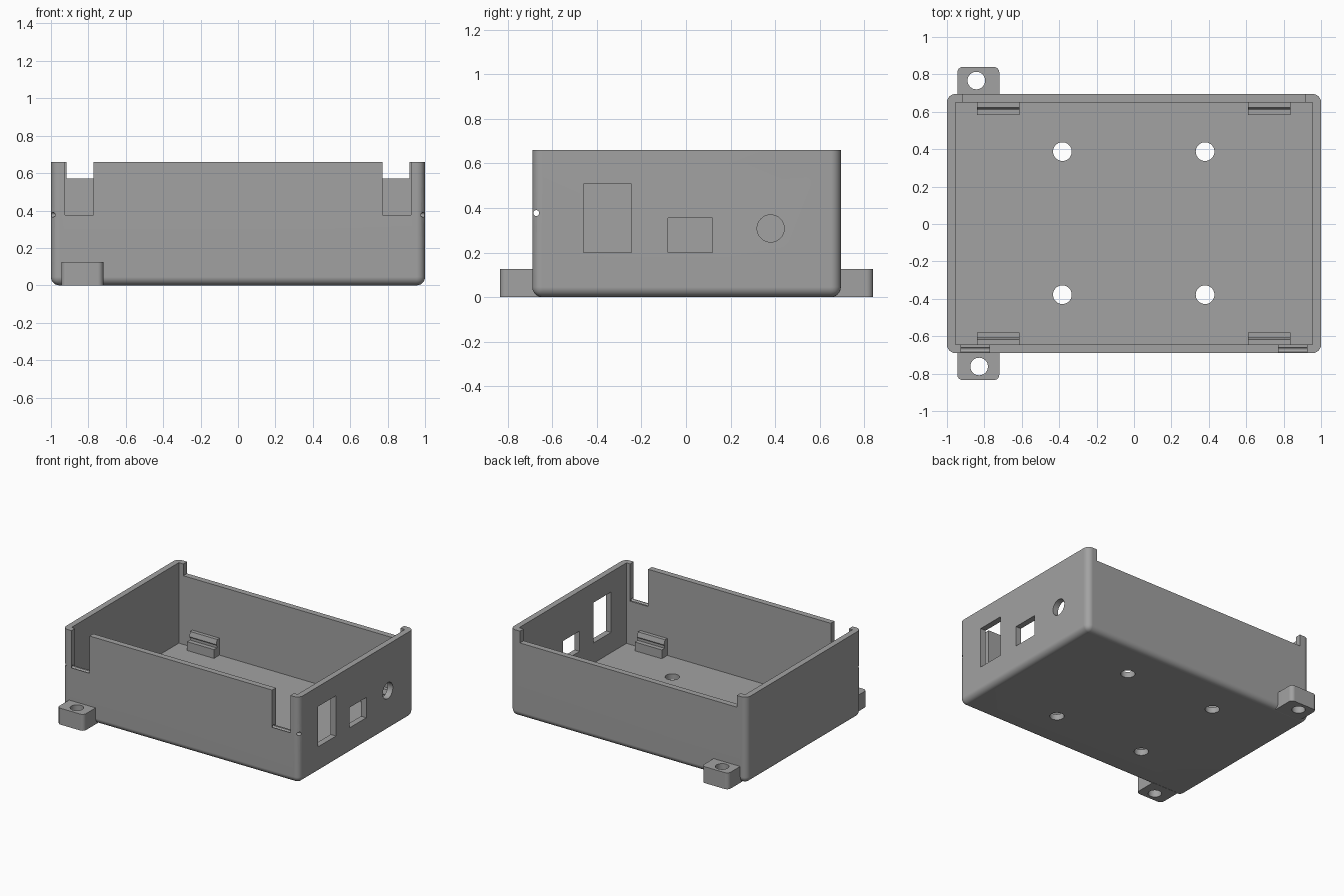
import bpy, bmesh, math
from mathutils import Matrix, Vector

if "Cube" in bpy.data.objects:
    bpy.data.objects.remove(bpy.data.objects["Cube"])

grey = bpy.data.materials.new("mid grey plastic")
grey.diffuse_color = (0.36, 0.36, 0.36, 1)
grey.use_nodes = True
grey.node_tree.nodes["Principled BSDF"].inputs["Base Color"].default_value = grey.diffuse_color

Y0, Y1 = -0.69, 0.695          # outer front and back
TOP, WALL, FLOOR = 0.66, 0.045, 0.045


def finish(name, bm):
    bmesh.ops.recalc_face_normals(bm, faces=bm.faces)
    me = bpy.data.meshes.new(name)
    bm.to_mesh(me)
    bm.free()
    me.materials.append(grey)
    ob = bpy.data.objects.new(name, me)
    bpy.context.collection.objects.link(ob)
    return ob


def box_bm(x0, x1, y0, y1, z0, z1):
    bm = bmesh.new()
    m = Matrix.Translation(((x0 + x1) / 2, (y0 + y1) / 2, (z0 + z1) / 2)) @ \
        Matrix.Diagonal((x1 - x0, y1 - y0, z1 - z0, 1))
    bmesh.ops.create_cube(bm, size=1, matrix=m)
    return bm


def round_edges(bm, test, radius):
    edges = [e for e in bm.edges if test(e.verts[0].co, e.verts[1].co)]
    bmesh.ops.bevel(bm, geom=edges, offset=radius, segments=6,
                    profile=0.5, affect='EDGES')


def box_cutter(*dims):
    return finish("box_cutter", box_bm(*dims))


def hole_cutter(centre, radius, length, axis='Z'):
    bm = bmesh.new()
    rot = Matrix.Rotation(math.pi / 2, 4, 'Y') if axis == 'X' else Matrix()
    bmesh.ops.create_cone(bm, cap_ends=True, segments=40, radius1=radius, radius2=radius,
                          depth=length, matrix=Matrix.Translation(centre) @ rot)
    return finish("hole_cutter", bm)


def cut(ob, cutters):
    """Subtract every cutter, bake the result and remove the cutters."""
    for c in cutters:
        c.hide_render = True
        mod = ob.modifiers.new("cut", 'BOOLEAN')
        mod.operation, mod.solver, mod.object = 'DIFFERENCE', 'EXACT', c
    dg = bpy.context.evaluated_depsgraph_get()
    me = bpy.data.meshes.new_from_object(ob.evaluated_get(dg))
    ob.modifiers.clear()
    ob.data = me
    for c in cutters:
        bpy.data.objects.remove(c)


def smooth(ob):
    for p in ob.data.polygons:
        p.use_smooth = True
    ob.data.set_sharp_from_angle(angle=math.radians(30))
    ob.modifiers.new("flat faces", 'WEIGHTED_NORMAL').keep_sharp = True


# Case: rounded vertical and bottom edges
bm = box_bm(-1, 1, Y0, Y1, 0, TOP)
round_edges(bm, lambda a, b: abs(a.z - b.z) > 0.1 or max(a.z, b.z) < 0.01, 0.045)
case = finish("case", bm)
cutters = [box_cutter(-1 + WALL, 1 - WALL, Y0 + WALL, Y1 - WALL, FLOOR, 1)]
# Lowered back rim
cutters.append(box_cutter(-0.917, 0.917, Y1 - 0.1, 0.9, 0.57, 1))
# Hinge notches in the front wall
for s in (-1, 1):
    a, b = sorted((s * 0.772, s * 0.925))
    cutters.append(box_cutter(a, b, -0.9, Y0 + 0.1, 0.375, 1))
# Ports in the right wall
cutters.append(box_cutter(0.9, 1.1, -0.46, -0.245, 0.20, 0.508))
cutters.append(box_cutter(0.9, 1.1, -0.08, 0.12, 0.20, 0.355))
cutters.append(hole_cutter((1, 0.38, 0.308), 0.061, 0.3, 'X'))
# Hinge pin hole along the front wall
cutters.append(hole_cutter((0, -0.672, 0.377), 0.013, 2.4, 'X'))
# Floor screw holes
for x in (-0.383, 0.38):
    for y in (-0.378, 0.387):
        cutters.append(hole_cutter((x, y, 0), 0.05, 0.3))
cut(case, cutters)
smooth(case)

# Mounting lugs on the left, front and back
for name, s, edge, inner, hx, hy in (("front_lug", -1, -0.835, Y0 + 0.035, -0.828, -0.762),
                                     ("back_lug", 1, 0.84, Y1 - 0.035, -0.843, 0.767)):
    bm = box_bm(-0.945, -0.72, min(edge, inner), max(edge, inner), 0, 0.125)
    round_edges(bm, lambda a, b: abs(a.z - b.z) > 0.1 and abs(a.y - edge) < 0.01, 0.03)
    lug = finish(name, bm)
    cut(lug, [hole_cutter((hx, hy, 0.06), 0.047, 0.4)])
    smooth(lug)

# Board clips: stepped profile (distance from wall, height) run along x
profile = [(-0.005, 0.04), (0.066, 0.04), (0.066, 0.112), (0.032, 0.112),
           (0.032, 0.128), (0.039, 0.14), (0.028, 0.175), (-0.005, 0.175)]
for side, wall, d in (("front", Y0 + WALL, 1), ("back", Y1 - WALL, -1)):
    for hand, x0 in (("left", -0.84), ("right", 0.61)):
        bm = bmesh.new()
        face = bm.faces.new([bm.verts.new((x0, wall + d * p, z)) for p, z in profile])
        ext = bmesh.ops.extrude_face_region(bm, geom=[face], use_keep_orig=True)
        moved = [v for v in ext["geom"] if isinstance(v, bmesh.types.BMVert)]
        bmesh.ops.translate(bm, verts=moved, vec=Vector((0.228, 0, 0)))
        finish(f"{side}_{hand}_board_clip", bm)
